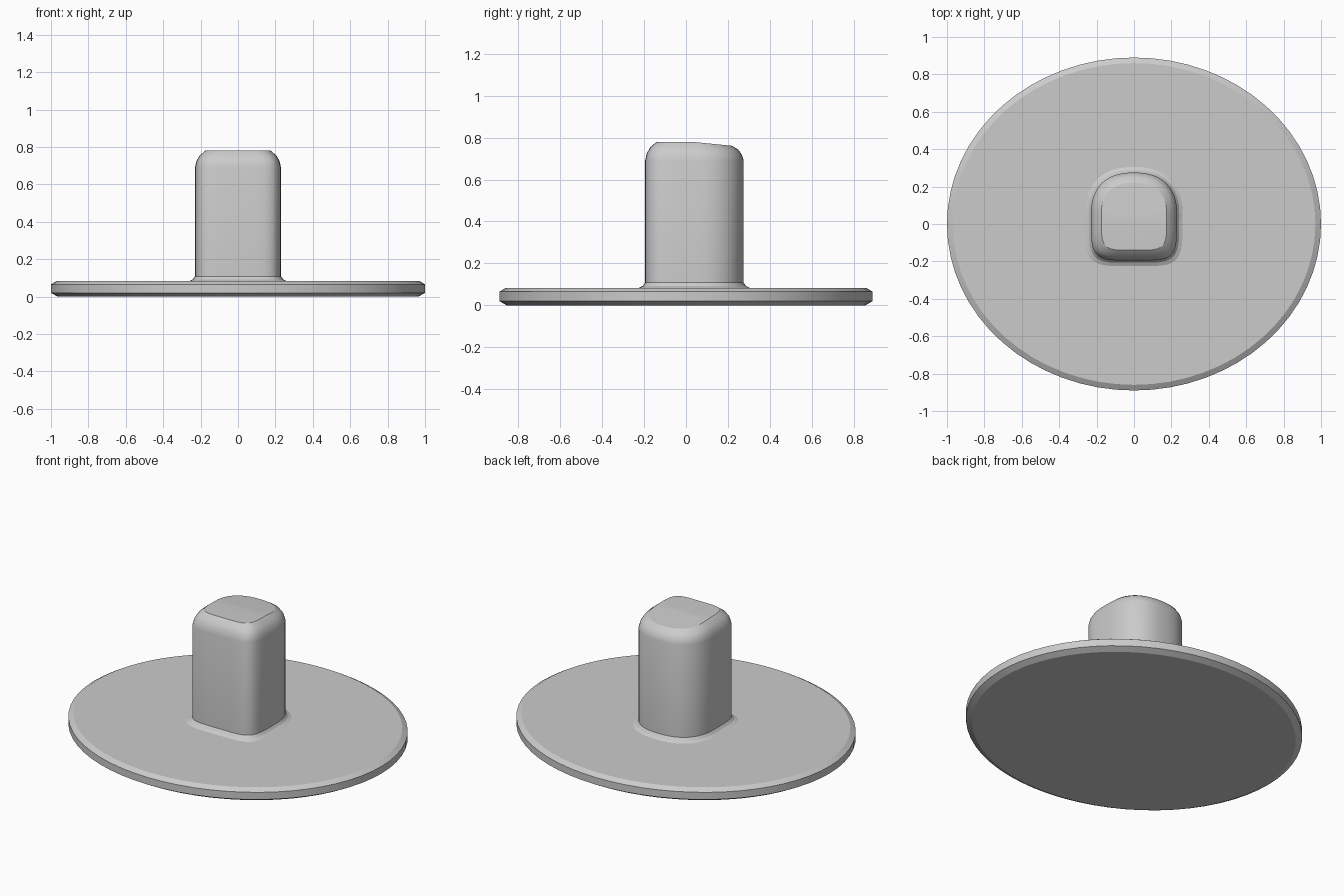
import bpy, bmesh, math

if "Cube" in bpy.data.objects:
    bpy.data.objects.remove(bpy.data.objects["Cube"])

N = 64


def superellipse(t, a, b, n, cy=0.0):
    c, s = math.cos(t), math.sin(t)
    return (a * math.copysign(abs(c) ** (2 / n), c),
            cy + b * math.copysign(abs(s) ** (2 / n), s))


def plate_ring(inset, z):
    return [(*superellipse(2 * math.pi * i / N, 1 - inset, 0.89 - inset, 2), z)
            for i in range(N)]


def post_ring(offset, z, slope=0.0, scale=1.0):
    # D-shaped outline: squarish front, round back, top falling to the rear
    ring = []
    for i in range(N):
        t = 2 * math.pi * i / N
        back = math.sin(t) >= 0
        x, y = superellipse(t, 0.23 + offset, (0.225 if back else 0.245) + offset,
                            2.4 if back else 5, 0.05)
        x, y = x * scale, 0.05 + (y - 0.05) * scale
        ring.append((x, y, z - slope * max(0.0, y - 0.03)))
    return ring


def loft(name, rings, cap_start=False, cap_end=False):
    bm = bmesh.new()
    rows = [[bm.verts.new(p) for p in ring] for ring in rings]
    for lo, hi in zip(rows, rows[1:]):
        for i in range(N):
            j = (i + 1) % N
            bm.faces.new((lo[i], lo[j], hi[j], hi[i]))
    if cap_start:
        bm.faces.new(rows[0][::-1])
    if cap_end:
        bm.faces.new(rows[-1])
    mesh = bpy.data.meshes.new(name)
    bm.to_mesh(mesh)
    bm.free()
    for p in mesh.polygons:
        p.use_smooth = True
    mesh.set_sharp_from_angle(angle=math.radians(25))
    obj = bpy.data.objects.new(name, mesh)
    bpy.context.collection.objects.link(obj)
    return obj


# Oval base plate with chamfered rim, open where the post stands
foot = post_ring(0.03, 0.083)
loft("base_plate", [
    plate_ring(0.035, 0.0), plate_ring(0.0, 0.02), plate_ring(0.0, 0.065),
    plate_ring(0.03, 0.083), foot], cap_start=True)

# Post with flared foot, straight shaft, rounded shoulder and sloping top
loft("post", [
    foot, post_ring(0.012, 0.092), post_ring(0.0, 0.108),
    post_ring(0.0, 0.69), post_ring(-0.008, 0.725, 0.03),
    post_ring(-0.025, 0.755, 0.06), post_ring(-0.055, 0.78, 0.1),
    post_ring(-0.055, 0.78, 0.1, 0.65), post_ring(-0.055, 0.78, 0.1, 0.3),
    post_ring(-0.055, 0.78, 0.1, 0.05)], cap_end=True)
